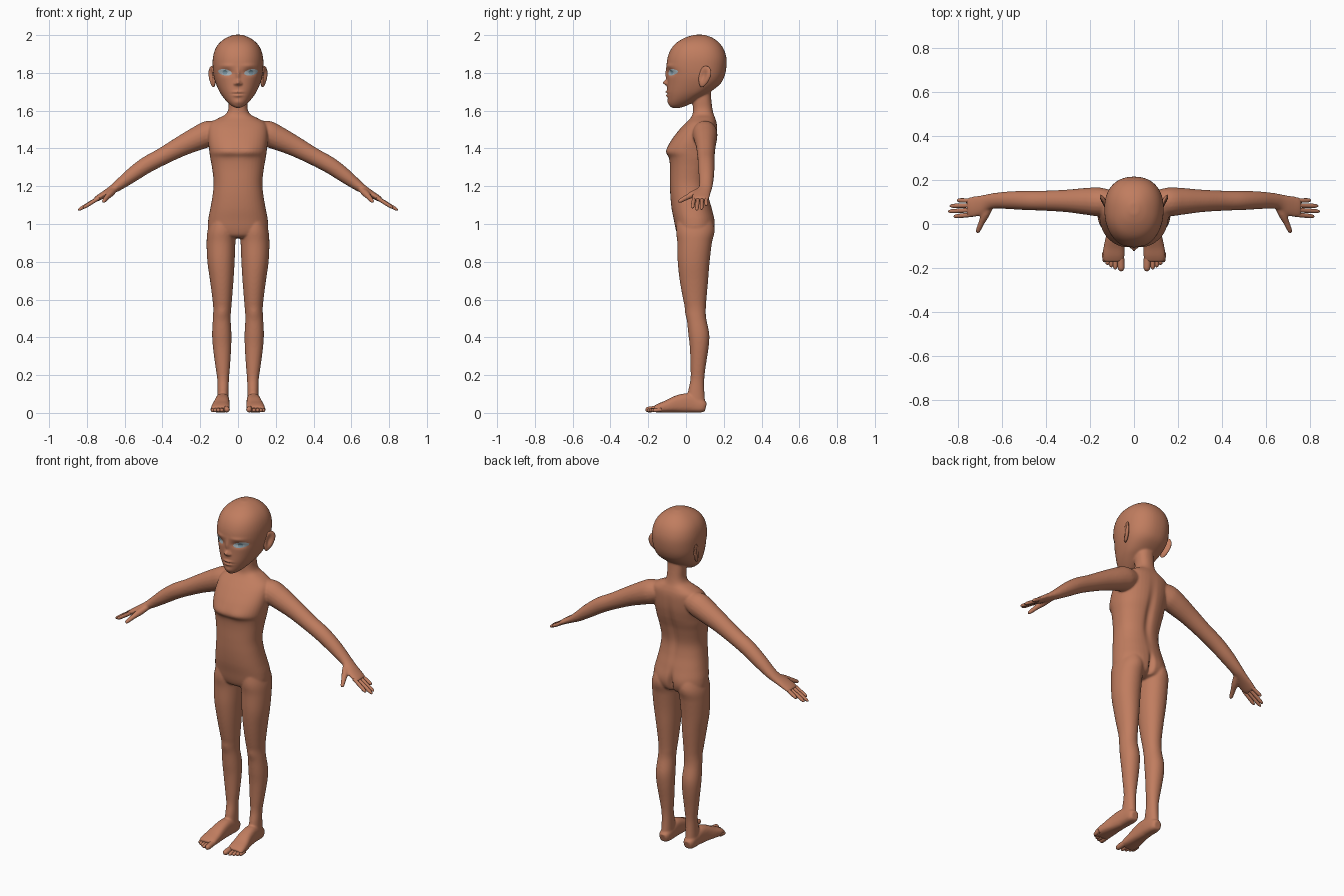
import bpy, bmesh, math
from mathutils import Vector, Matrix
from mathutils.bvhtree import BVHTree

if "Cube" in bpy.data.objects:
    bpy.data.objects.remove(bpy.data.objects["Cube"])


def material(name, rgb):
    m = bpy.data.materials.new(name)
    m.diffuse_color = (*rgb, 1)
    m.use_nodes = True
    m.node_tree.nodes["Principled BSDF"].inputs["Base Color"].default_value = m.diffuse_color
    return m


SKIN = material("warm skin", (0.53, 0.205, 0.115))
EYE = material("pale grey eye", (0.42, 0.50, 0.54))
IRIS = material("blue grey iris", (0.20, 0.31, 0.37))


def spline(rows, k=6):
    """Smoothly interpolate rows of numbers (Catmull-Rom)."""
    p = [rows[0], *rows, rows[-1]]
    out = []
    for i in range(1, len(p) - 2):
        for j in range(k):
            t = j / k
            out.append([0.5 * (2 * b + (c - a) * t + (2 * a - 5 * b + 4 * c - d) * t * t
                               + (3 * b - a - 3 * c + d) * t ** 3)
                        for a, b, c, d in zip(*p[i - 1:i + 3])])
    return out + [list(rows[-1])]


def power(c, e):
    return math.copysign(abs(c) ** (2 / e), c)


def loft(bm, rings):
    vs = [[bm.verts.new(p) for p in r] for r in rings]
    n = len(vs[0])
    for a, b in zip(vs, vs[1:]):
        for i in range(n):
            bm.faces.new((a[i], a[(i + 1) % n], b[(i + 1) % n], b[i]))
    bm.faces.new(vs[0])
    bm.faces.new(vs[-1])


def slices(bm, rows, e=2.0, n=40):
    """Horizontal sections: z, centre x, half width, front y, back y, y of widest point."""
    rings = []
    for z, cx, rx, y0, y1, cy in spline(rows):
        ring = []
        for i in range(n):
            a = math.tau * i / n
            s = power(math.sin(a), e)
            ring.append((cx + rx * power(math.cos(a), e), cy + s * (y1 - cy if s > 0 else cy - y0), z))
        rings.append(ring)
    loft(bm, rings)


def tube(bm, rows, side, e=2.0, n=20):
    """Sections across a path: x, y, z, height radius, side radius."""
    rows = spline(rows)
    rings = []
    for i, r in enumerate(rows):
        t = (Vector(rows[min(i + 1, len(rows) - 1)][:3]) - Vector(rows[max(i - 1, 0)][:3])).normalized()
        s = Vector(side)
        s = (s - t * s.dot(t)).normalized()
        u = t.cross(s)
        rings.append([Vector(r[:3]) + s * r[4] * power(math.cos(math.tau * k / n), e)
                      + u * r[3] * power(math.sin(math.tau * k / n), e) for k in range(n)])
    loft(bm, rings)


def digit(bm, p0, p1, r, side):
    p0, p1 = Vector(p0), Vector(p1)
    tube(bm, [(*p0.lerp(p1, t), r * s, r * s) for t, s in
              ((0, 1), (.5, .98), (.8, .92), (.92, .72), (.98, .42), (1, .1))], side, n=14)


def mirror(bm):
    d = bmesh.ops.duplicate(bm, geom=bm.verts[:] + bm.edges[:] + bm.faces[:])["geom"]
    for v in d:
        if isinstance(v, bmesh.types.BMVert):
            v.co.x = -v.co.x


def finish(bm, name, mat):
    bmesh.ops.recalc_face_normals(bm, faces=bm.faces[:])
    me = bpy.data.meshes.new(name)
    bm.to_mesh(me)
    bm.free()
    me.materials.append(mat)
    me.shade_smooth()
    ob = bpy.data.objects.new(name, me)
    bpy.context.collection.objects.link(ob)
    return ob


# Arm running into the palm, and thumb
bm = bmesh.new()
tube(bm, [(.09, .10, 1.495, .05, .05), (.15, .10, 1.48, .068, .065), (.21, .103, 1.455, .064, .062),
          (.30, .105, 1.412, .054, .052), (.40, .106, 1.358, .046, .046), (.485, .107, 1.312, .044, .044),
          (.56, .108, 1.26, .039, .041), (.63, .106, 1.207, .029, .036), (.67, .098, 1.18, .022, .037),
          (.71, .083, 1.156, .018, .046), (.745, .076, 1.135, .015, .046), (.757, .075, 1.127, .011, .043)],
     (0, 1, 0))
tube(bm, [(.65, .09, 1.185, .016, .016), (.675, .045, 1.162, .019, .019), (.692, .01, 1.144, .015, .015),
          (.705, -.02, 1.128, .0125, .0125), (.712, -.035, 1.119, .010, .010), (.715, -.042, 1.116, .004, .004)],
     (1, 0, 0), n=14)

# Leg: z, inner x, outer x, front y, back y
leg = [(1.06, .03, .13, -.04, .12), (.97, .013, .160, -.052, .147), (.90, .014, .166, -.046, .137),
       (.80, .018, .162, -.044, .125), (.70, .024, .148, -.033, .117), (.60, .032, .135, -.015, .108),
       (.55, .036, .131, -.003, .105), (.50, .039, .133, .004, .107), (.42, .035, .137, .012, .123),
       (.35, .036, .133, .02, .12), (.25, .042, .12, .024, .105), (.18, .048, .11, .024, .097),
       (.12, .049, .109, .012, .097), (.05, .049, .111, .0, .102)]
slices(bm, [(z, (a + b) / 2, (b - a) / 2, f, k, (f + k) / 2) for z, a, b, f, k in leg], 2.1)

# Foot
tube(bm, [(.08, .105, .030, .024, .022), (.08, .085, .035, .034, .032), (.08, .04, .045, .044, .035),
          (.082, 0, .052, .051, .037), (.085, -.05, .046, .045, .041), (.09, -.10, .034, .033, .047),
          (.093, -.14, .026, .025, .050), (.093, -.168, .019, .017, .047)], (1, 0, 0), 2.7)
mirror(bm)

# Torso: z, half width, front y, back y
torso = [(.925, .07, -.02, .09), (.94, .125, -.042, .13), (.97, .157, -.054, .146), (1.02, .158, -.064, .15),
         (1.08, .147, -.076, .138), (1.15, .135, -.083, .12), (1.22, .129, -.085, .113), (1.30, .138, -.085, .128),
         (1.35, .147, -.090, .143), (1.385, .152, -.104, .153), (1.44, .158, -.080, .163), (1.50, .158, -.035, .166),
         (1.535, .145, -.002, .163), (1.56, .105, .023, .155), (1.58, .066, .034, .147), (1.61, .051, .037, .140),
         (1.66, .050, .036, .134), (1.72, .05, .036, .13)]
slices(bm, [(z, 0, r, f, b, (f + b) / 2) for z, r, f, b in torso], 2.3)

# Head: z, half width, front y, back y, y of widest point
head = [(1.615, .012, -.075, -.03, -.05), (1.625, .033, -.086, 0, -.04), (1.645, .056, -.093, .04, -.02),
        (1.67, .078, -.097, .08, .01), (1.70, .098, -.10, .13, .04), (1.74, .116, -.099, .18, .06),
        (1.78, .128, -.099, .203, .07), (1.83, .134, -.103, .214, .07), (1.88, .133, -.098, .214, .07),
        (1.925, .121, -.08, .20, .068), (1.96, .097, -.05, .175, .065), (1.987, .060, -.003, .138, .068),
        (2.002, .020, .045, .095, .07)]
slices(bm, [(z, 0, r, f, b, c) for z, r, f, b, c in head], 2.25, 48)

# Fuse the body parts into one smooth skin
body = finish(bm, "body", SKIN)
rm = body.modifiers.new("fuse", "REMESH")
rm.mode, rm.voxel_size = "VOXEL", 0.005
sm = body.modifiers.new("soften", "SMOOTH")
sm.factor, sm.iterations = 0.5, 10
bpy.context.view_layer.update()
fused = bpy.data.meshes.new_from_object(body.evaluated_get(bpy.context.evaluated_depsgraph_get()))
body.modifiers.clear()
body.data = fused

# Soft sculpting: x, z, x spread, z spread, y push, side (-1 front, 1 back)
marks = [(0, 1.79, .011, .03, -.010, -1), (0, 1.748, .013, .013, -.024, -1), (.016, 1.742, .007, .007, -.008, -1),
         (.064, 1.803, .032, .016, .014, -1), (.06, 1.838, .035, .010, -.004, -1),
         (0, 1.699, .024, .006, -.009, -1), (0, 1.680, .020, .007, -.009, -1), (0, 1.689, .028, .0035, .005, -1),
         (0, 1.645, .020, .013, -.005, -1), (.06, 1.385, .045, .03, -.005, -1), (.085, .53, .03, .03, -.005, -1),
         (0, 1.30, .022, .14, -.012, 1), (0, .98, .014, .06, -.022, 1), (.07, .99, .05, .05, .006, 1)]
marks += [(-m[0], *m[1:]) for m in marks if m[0]]
bm = bmesh.new()
bm.from_mesh(fused)
bm.normal_update()
for v in bm.verts:
    x, z, ny, dy = v.co.x, v.co.z, v.normal.y, 0
    if abs(x) < .2:
        for mx, mz, sx, sz, push, side in marks:
            if ny * side > 0 and abs(z - mz) < 3 * sz and abs(x - mx) < 3 * sx:
                dy += push * min(1, 1.5 * ny * side) * math.exp(-((x - mx) / sx) ** 2 - ((z - mz) / sz) ** 2)
    v.co.y += dy
    v.co.z = max(0, z)
bm.normal_update()
surface = BVHTree.FromBMesh(bm)
bm.to_mesh(fused)
bm.free()
if not fused.materials:
    fused.materials.append(SKIN)
fused.shade_smooth()

# Fingers
bm = bmesh.new()
for y, tip in ((.043, (.82, .034, 1.085)), (.064, (.846, .057, 1.073)),
               (.085, (.838, .082, 1.077)), (.106, (.805, .108, 1.099))):
    digit(bm, (.735, y, 1.139), tip, .0103, (0, 1, 0))
mirror(bm)
finish(bm, "fingers", SKIN)

# Toes
bm = bmesh.new()
digit(bm, (.062, -.13, .024), (.058, -.215, .016), .0165, (1, 0, 0))
for x, y in ((.086, -.207), (.104, -.197), (.121, -.186), (.134, -.174)):
    digit(bm, (x, -.13, .018), (x - .001, y, .0125), .0112, (1, 0, 0))
mirror(bm)
finish(bm, "toes", SKIN)

# Ears: flattened spheres with a hollow on the outer side
bm = bmesh.new()
bmesh.ops.create_uvsphere(bm, u_segments=32, v_segments=20, radius=1)
place = (Matrix.Translation((.136, .097, 1.78)) @ Matrix.Rotation(math.radians(-25), 4, "Z")
         @ Matrix.Rotation(math.radians(-18), 4, "X"))
for v in bm.verts:
    x, y, z = v.co
    hollow = 1.1 * math.exp(-((y + .1) / .45) ** 2 - ((z - .1) / .55) ** 2) if x > 0 else 0
    v.co = place @ Vector(((x - hollow) * .013, y * .033 * (1 + .25 * z), z * .058))
mirror(bm)
finish(bm, "ears", SKIN)


def face_plate(name, mat, rx, rz, lift, bulge, tilt):
    """Oval plates laid onto the face surface."""
    bm = bmesh.new()
    n, m = 28, 6
    rings = []
    for k in range(1, m + 1):
        ring = []
        for i in range(n):
            a = math.tau * i / n
            r = k / m
            x = .069 + r * rx * math.cos(a)
            z = 1.803 + r * (rz * math.sin(a) + tilt * math.cos(a))
            hit = surface.ray_cast(Vector((x, -1, z)), Vector((0, 1, 0)))[0]
            ring.append(bm.verts.new((x, (hit.y if hit else -.06) - lift - bulge * (1 - r * r), z)))
        rings.append(ring)
    bm.faces.new(rings[0])
    for a, b in zip(rings, rings[1:]):
        for i in range(n):
            bm.faces.new((a[i], a[(i + 1) % n], b[(i + 1) % n], b[i]))
    mirror(bm)
    for f in bm.faces:
        f.normal_update()
    ob = finish(bm, name, mat)
    if sum(p.normal.y for p in ob.data.polygons) > 0:
        ob.data.flip_normals()


# Eyes
face_plate("eyes", EYE, .036, .0165, .001, .004, .005)
face_plate("irises", IRIS, .0125, .0125, .0058, .0005, 0)
